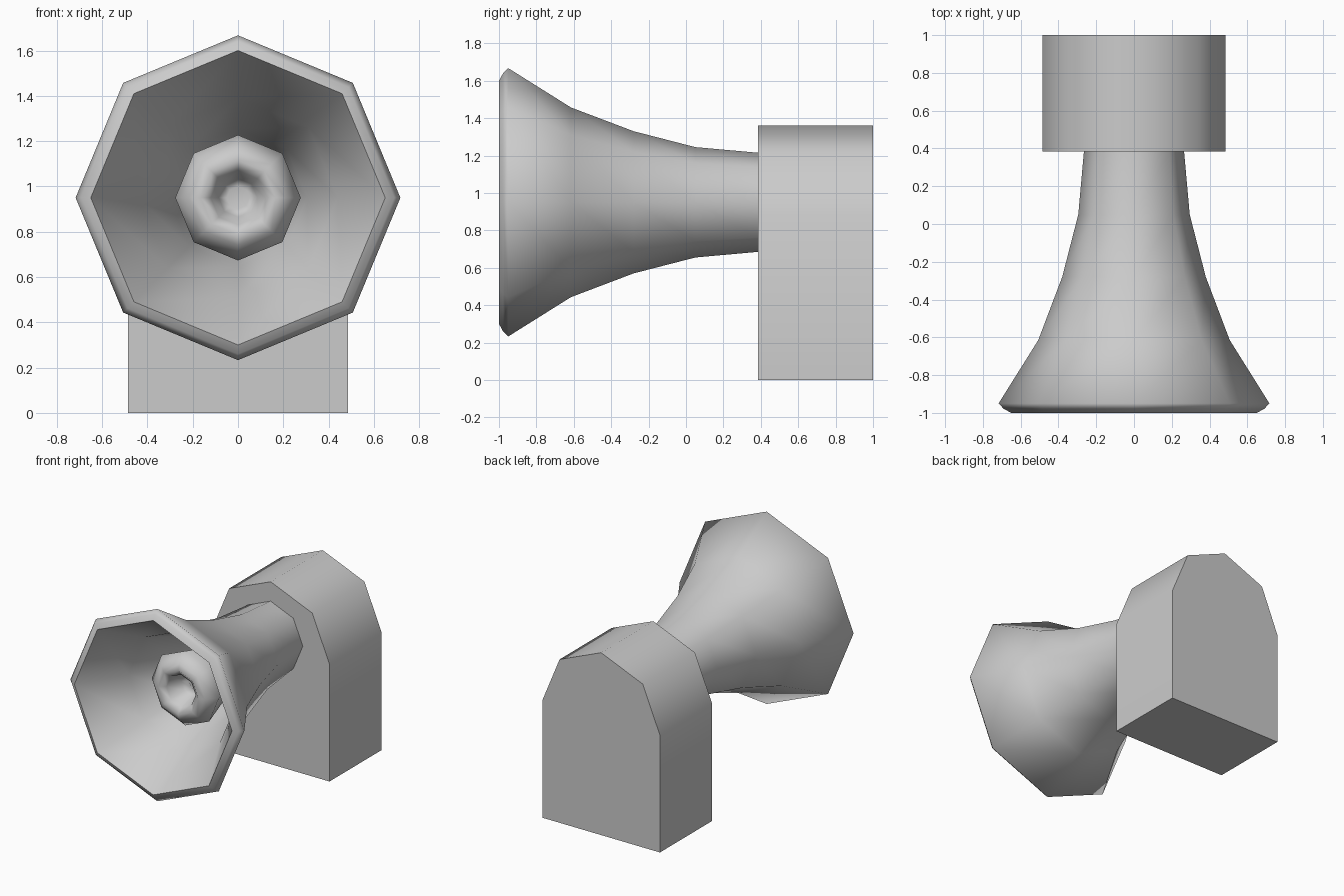
import bpy, bmesh, math

if "Cube" in bpy.data.objects:
    bpy.data.objects.remove(bpy.data.objects["Cube"])

SIDES = 8
AXIS_Z = 0.95


def make_object(name, bm, angle):
    bmesh.ops.remove_doubles(bm, verts=bm.verts, dist=1e-5)
    bmesh.ops.recalc_face_normals(bm, faces=bm.faces)
    mesh = bpy.data.meshes.new(name)
    bm.to_mesh(mesh)
    bm.free()
    obj = bpy.data.objects.new(name, mesh)
    bpy.context.collection.objects.link(obj)
    bpy.ops.object.select_all(action='DESELECT')
    obj.select_set(True)
    bpy.context.view_layer.objects.active = obj
    bpy.ops.object.shade_smooth_by_angle(angle=math.radians(angle))
    return obj


def lathe(name, profile, angle):
    """Turn a closed (y, radius) profile around the horn axis."""
    bm = bmesh.new()
    rings = []
    for y, r in profile:
        if r == 0:
            rings.append([bm.verts.new((0, y, AXIS_Z))] * SIDES)
            continue
        rings.append([bm.verts.new((r * math.cos(a), y, AXIS_Z + r * math.sin(a)))
                      for a in (i * math.tau / SIDES for i in range(SIDES))])
    for a, b in zip(rings, rings[1:]):
        for i in range(SIDES):
            j = (i + 1) % SIDES
            quad = list(dict.fromkeys((a[i], a[j], b[j], b[i])))
            bm.faces.new(quad)
    return make_object(name, bm, angle)


# Driver housing: half-octagon arch on straight sides
bm = bmesh.new()
R, SPRING_Z = 0.485, 0.875
outline = [(-R, 0), (R, 0)] + [
    (R * math.cos(i * math.pi / 4), SPRING_Z + R * math.sin(i * math.pi / 4))
    for i in range(5)]
face = bm.faces.new([bm.verts.new((x, 0.385, z)) for x, z in outline])
ext = bmesh.ops.extrude_face_region(bm, geom=[face], use_keep_orig=True)
bmesh.ops.translate(bm, vec=(0, 0.615, 0),
                    verts=[v for v in ext['geom'] if isinstance(v, bmesh.types.BMVert)])
make_object("driver_housing", bm, 50)

# Flared horn with wall thickness and a rolled lip
lathe("horn", [
    (0.42, 0), (0.42, 0.262), (0.385, 0.265), (0.05, 0.295), (-0.28, 0.38),
    (-0.615, 0.507), (-0.95, 0.717), (-0.978, 0.69), (-1.0, 0.65),
    (-0.66, 0.44), (-0.31, 0.305), (0.03, 0.215), (0.37, 0.185), (0.37, 0)], 80)

# Inner reflector with rounded lip and hollow throat
lathe("inner_throat", [
    (0.38, 0), (0.38, 0.10), (0.0, 0.14), (-0.35, 0.20), (-0.62, 0.277),
    (-0.69, 0.21), (-0.705, 0.165), (-0.67, 0.12), (-0.55, 0.085),
    (-0.52, 0.05), (-0.56, 0)], 85)
